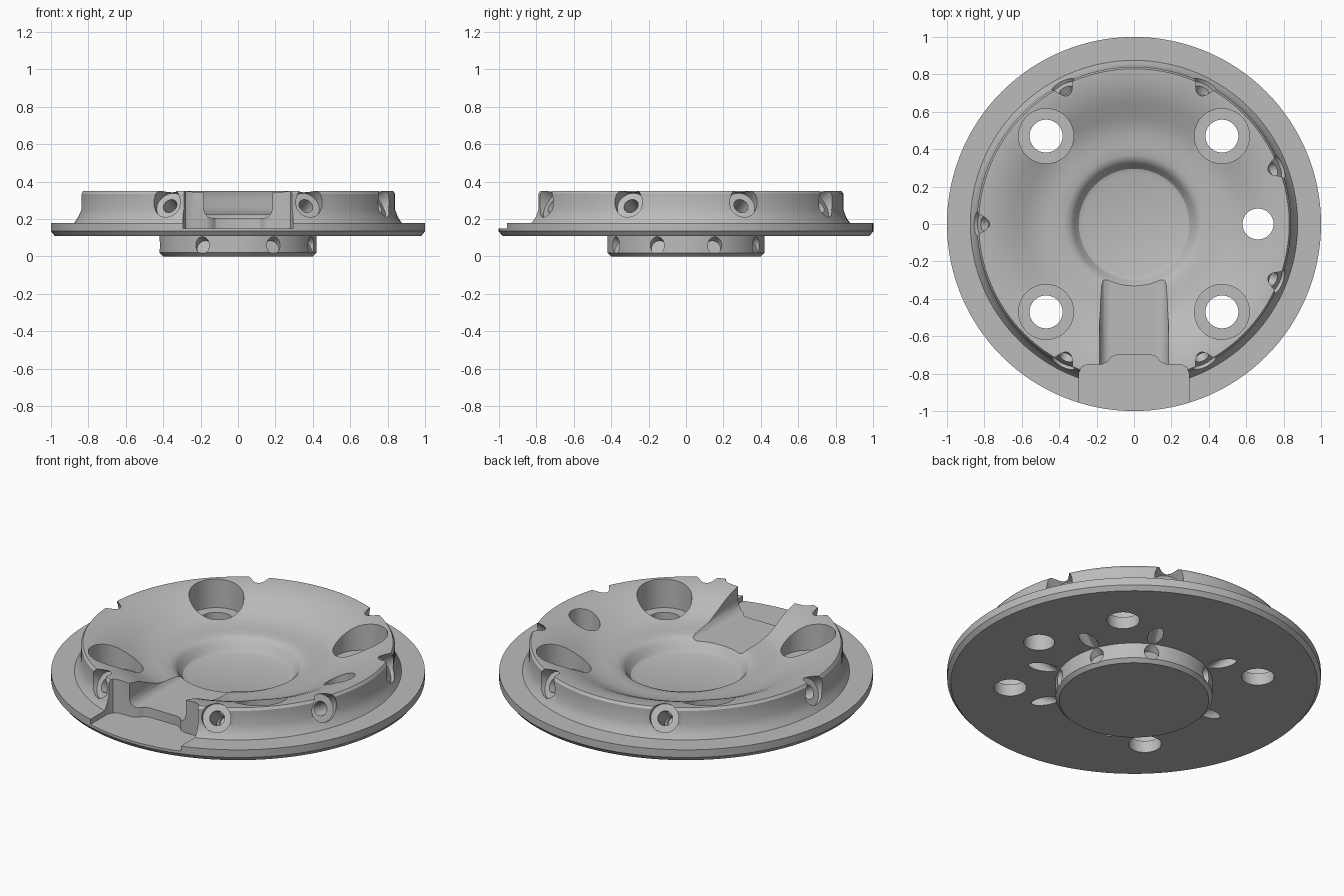
import bpy, bmesh, math
from mathutils import Vector, Matrix

cube = bpy.data.objects.get("Cube")
if cube:
    bpy.data.objects.remove(cube, do_unlink=True)

grey = bpy.data.materials.new("plain grey")
grey.use_nodes = True
colour = (0.5, 0.5, 0.5, 1)
grey.diffuse_color = colour
grey.node_tree.nodes["Principled BSDF"].inputs["Base Color"].default_value = colour


def make_object(name, bm):
    bmesh.ops.recalc_face_normals(bm, faces=bm.faces)
    mesh = bpy.data.meshes.new(name)
    bm.to_mesh(mesh)
    bm.free()
    mesh.materials.append(grey)
    obj = bpy.data.objects.new(name, mesh)
    bpy.context.collection.objects.link(obj)
    return obj


def lathe(name, profile, steps=128):
    bm = bmesh.new()
    verts = [bm.verts.new((r, 0, z)) for r, z in profile]
    edges = [bm.edges.new(pair) for pair in zip(verts, verts[1:])]
    bmesh.ops.spin(bm, geom=verts + edges, cent=(0, 0, 0), axis=(0, 0, 1),
                   angle=math.tau, steps=steps, use_duplicate=False)
    bmesh.ops.remove_doubles(bm, verts=bm.verts, dist=0.0005)
    return make_object(name, bm)


def prism(outline, depth, to_point):
    """Extrude a closed 2D outline along a direction."""
    bm = bmesh.new()
    face = bm.faces.new([bm.verts.new(to_point(a, b)) for a, b in outline])
    moved = bmesh.ops.extrude_face_region(bm, geom=[face])["geom"]
    bmesh.ops.translate(bm, vec=depth, verts=[v for v in moved if isinstance(v, bmesh.types.BMVert)])
    return make_object("cutter", bm)


def mirrored(half):
    """Complete a half outline across the centre plane."""
    return half + [(-a, b) for a, b in reversed(half)]


def rod(start, end, radius, segments=32):
    start, end = Vector(start), Vector(end)
    axis = end - start
    turn = axis.to_track_quat("Z", "Y").to_matrix().to_4x4()
    bm = bmesh.new()
    bmesh.ops.create_cone(bm, cap_ends=True, segments=segments, radius1=radius, radius2=radius,
                          depth=axis.length, matrix=Matrix.Translation((start + end) / 2) @ turn)
    return make_object("cutter", bm)


def cut(target, cutter):
    mod = target.modifiers.new("cut", "BOOLEAN")
    mod.operation, mod.solver, mod.object = "DIFFERENCE", "EXACT", cutter
    bpy.context.view_layer.objects.active = target
    bpy.ops.object.modifier_apply(modifier=mod.name)
    bpy.data.objects.remove(cutter, do_unlink=True)


# Flanged dish with hub below and bowl above
dish = lathe("flanged_dish", [
    (0, 0), (0.40, 0), (0.42, 0.02), (0.42, 0.11), (0.98, 0.11), (1, 0.135), (1, 0.18),
    (0.875, 0.18), (0.855, 0.21), (0.84, 0.25), (0.84, 0.335), (0.83, 0.35),
    (0.81, 0.349), (0.76, 0.341), (0.70, 0.325), (0.65, 0.304), (0.58, 0.269),
    (0.53, 0.248), (0.48, 0.236), (0.42, 0.23), (0.37, 0.226), (0.345, 0.218),
    (0.325, 0.2), (0.31, 0.175), (0.295, 0.158), (0.27, 0.15), (0, 0.15)])

# Counterbored bolt holes
for sx in (-1, 1):
    for sy in (-1, 1):
        x, y = 0.47 * sx, 0.47 * sy
        cut(dish, rod((x, y, 0.18), (x, y, 0.6), 0.147, 48))
        cut(dish, rod((x, y, 0.05), (x, y, 0.3), 0.088, 48))

# Plain side hole
cut(dish, rod((0.663, 0, 0.05), (0.663, 0, 0.6), 0.083, 48))

# Slanted holes from the rim down to the underside, with rim pockets
for degrees in (-117, -63, -21.5, 21.5, 63, 117, 180):
    out = Vector((math.cos(math.radians(degrees)), math.sin(math.radians(degrees)), 0))

    def at(r):
        return out * r + Vector((0, 0, 0.275 + (r - 0.81) * 0.55))

    cut(dish, rod(at(0.40), at(0.95), 0.04, 24))
    cut(dish, rod(at(0.80), at(1.1), 0.078))

# Wide notch through the rim and flange
notch = mirrored([(0.295, -1.1), (0.295, -0.80), (0.28, -0.765), (0.25, -0.75), (0.17, -0.75),
                  (0.14, -0.735), (0.12, -0.71), (0.09, -0.70)])
cut(dish, prism(notch, (0, 0, 0.5), lambda a, b: (a, b, 0.15)))

# Channel from the notch to the central recess
channel = mirrored([(0.185, 0.5), (0.185, 0.26), (0.178, 0.232), (0.16, 0.212), (0.14, 0.205)])
cut(dish, prism(channel, (0, 0.62, 0), lambda a, b: (a, -0.9, b)))

bpy.ops.object.select_all(action="DESELECT")
dish.select_set(True)
bpy.context.view_layer.objects.active = dish
bpy.ops.object.shade_smooth_by_angle(angle=math.radians(30))
